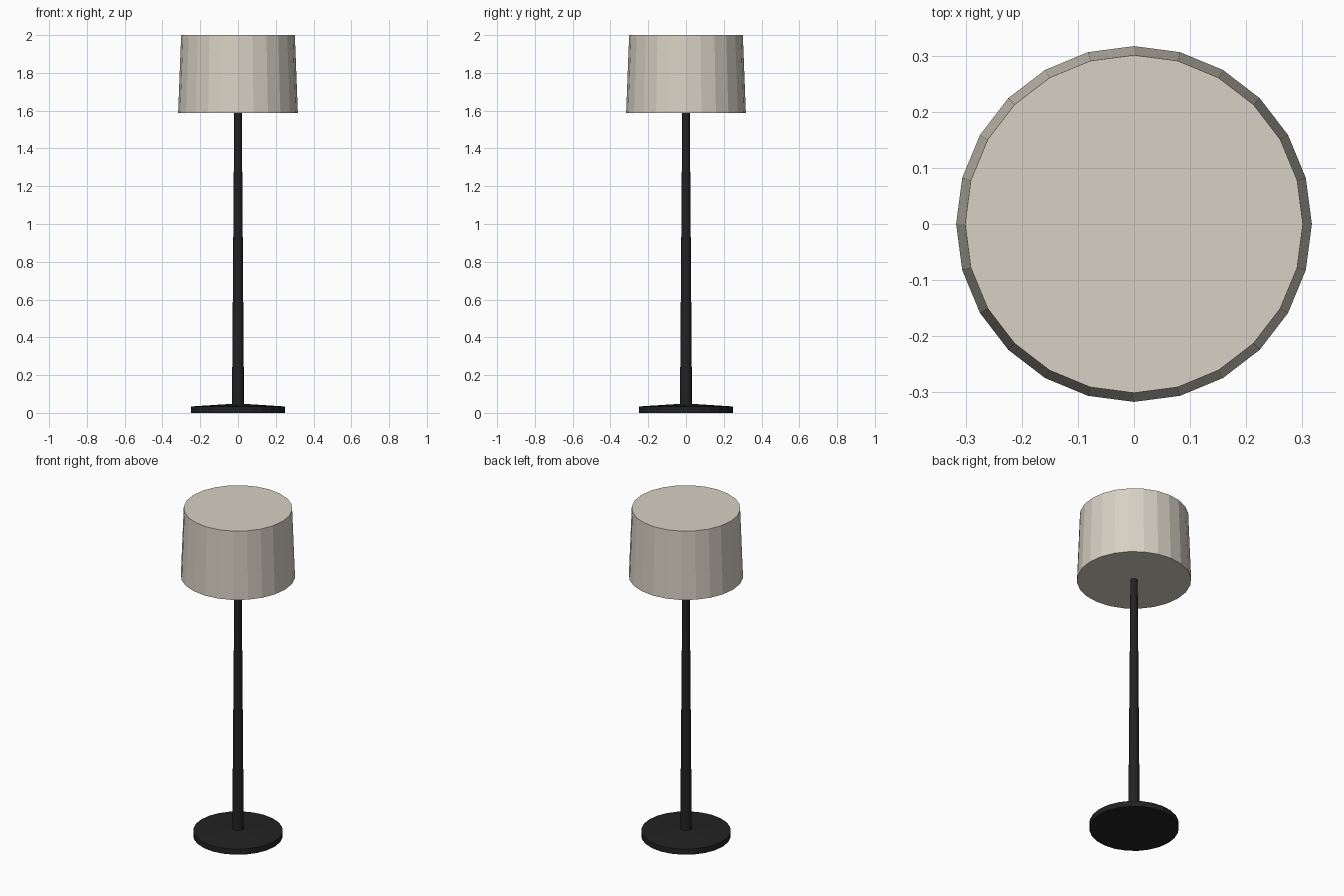
import bpy, bmesh, math

if "Cube" in bpy.data.objects:
    bpy.data.objects.remove(bpy.data.objects["Cube"])

def material(name, rgb):
    m = bpy.data.materials.new(name)
    m.diffuse_color = (*rgb, 1.0)
    m.use_nodes = True
    m.node_tree.nodes["Principled BSDF"].inputs["Base Color"].default_value = m.diffuse_color
    return m

def lathe(name, profile, mat, sides=24):
    """Closed solid of revolution from (radius, z) points, flat caps at both ends."""
    bm = bmesh.new()
    rings = []
    for r, z in profile:
        rings.append([bm.verts.new((r * math.cos(math.tau * i / sides),
                                    r * math.sin(math.tau * i / sides), z))
                      for i in range(sides)])
    for a, b in zip(rings, rings[1:]):
        for i in range(sides):
            j = (i + 1) % sides
            bm.faces.new((a[i], a[j], b[j], b[i]))
    bm.faces.new(rings[0][::-1])
    bm.faces.new(rings[-1])
    bmesh.ops.recalc_face_normals(bm, faces=bm.faces)
    mesh = bpy.data.meshes.new(name)
    bm.to_mesh(mesh)
    bm.free()
    mesh.materials.append(mat)
    obj = bpy.data.objects.new(name, mesh)
    bpy.context.collection.objects.link(obj)
    return obj

black = material("black_metal", (0.016, 0.016, 0.016))
cream = material("cream_fabric", (0.68, 0.64, 0.55))

# Weighted foot disc with a gently domed top
lathe("base", [(0.248, 0.0), (0.248, 0.034), (0.032, 0.048)], black)
# Slim tapering pole
lathe("pole", [(0.032, 0.04), (0.02, 1.60)], black)
# Closed drum shade
lathe("shade", [(0.317, 1.587), (0.301, 2.0)], cream)
